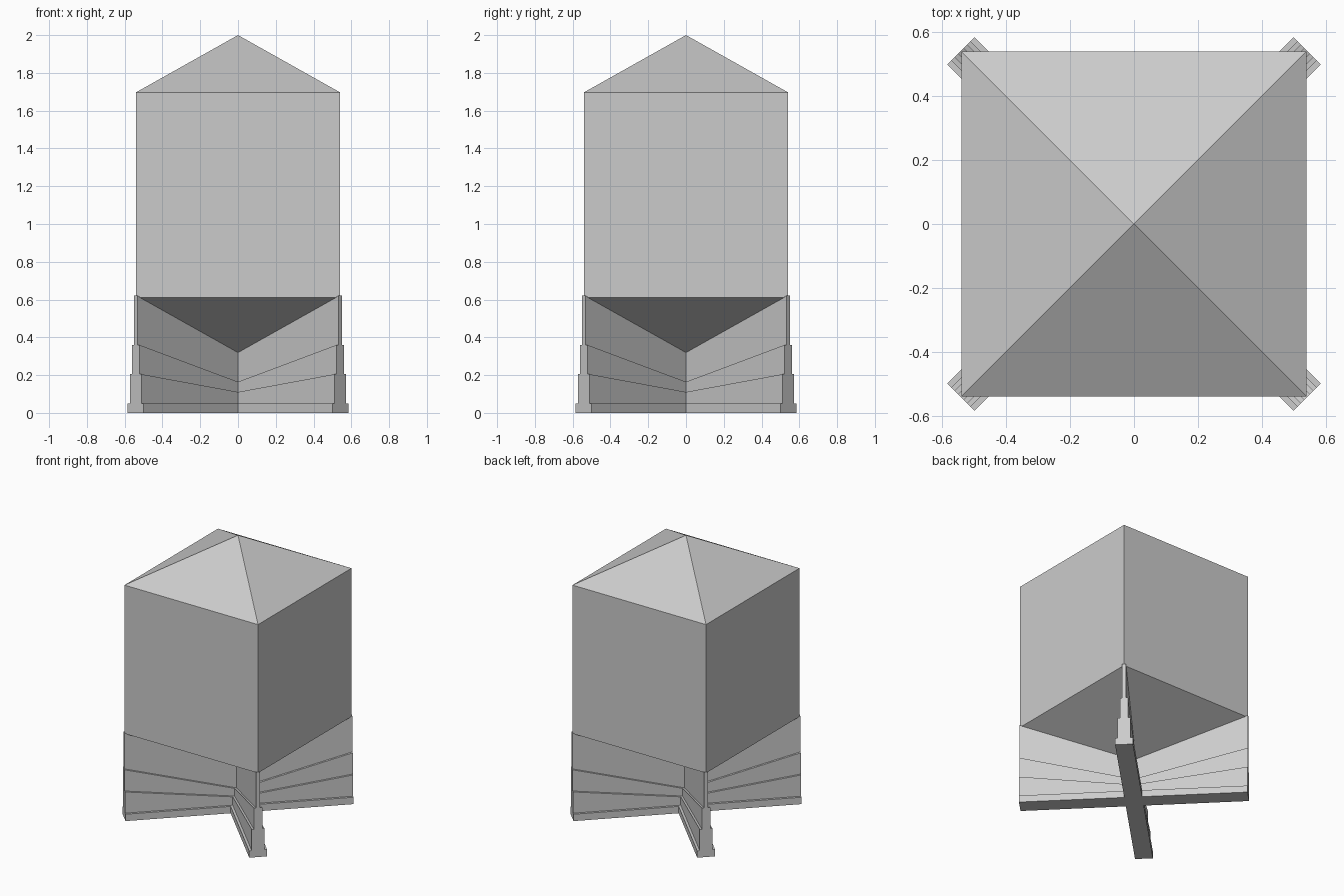
import bpy, bmesh
from math import pi
from mathutils import Matrix

cube = bpy.data.objects.get("Cube")
if cube:
    bpy.data.objects.remove(cube, do_unlink=True)

grey = bpy.data.materials.new("plain grey")
grey.use_nodes = True
colour = (0.6, 0.6, 0.6, 1)
grey.diffuse_color = colour
grey.node_tree.nodes["Principled BSDF"].inputs["Base Color"].default_value = colour


def finish(name, bm):
    bmesh.ops.remove_doubles(bm, verts=bm.verts, dist=1e-5)
    bmesh.ops.recalc_face_normals(bm, faces=bm.faces)
    mesh = bpy.data.meshes.new(name)
    bm.to_mesh(mesh)
    bm.free()
    mesh.materials.append(grey)
    obj = bpy.data.objects.new(name, mesh)
    bpy.context.collection.objects.link(obj)


# Square bin body with a pyramid roof and a hopper-shaped underside
HALF, LOW, HIGH, RISE = 0.54, 0.612, 1.697, 0.303
bm = bmesh.new()
corners = [(-HALF, -HALF), (HALF, -HALF), (HALF, HALF), (-HALF, HALF)]
lower = [bm.verts.new((x, y, LOW)) for x, y in corners]
upper = [bm.verts.new((x, y, HIGH)) for x, y in corners]
tip = bm.verts.new((0, 0, LOW - RISE))
peak = bm.verts.new((0, 0, HIGH + RISE))
for i in range(4):
    j = (i + 1) % 4
    bm.faces.new((lower[i], lower[j], upper[j], upper[i]))
    bm.faces.new((upper[i], upper[j], peak))
    bm.faces.new((lower[j], lower[i], tip))
finish("bin_body", bm)

# Stepped diagonal cross walls: half width, top height at centre and at end
REACH = 0.767
tiers = [
    ("footing", 0.060, 0.05, 0.05),
    ("lower_wall", 0.043, 0.105, 0.205),
    ("middle_wall", 0.028, 0.157, 0.36),
    ("upper_wall", 0.013, 0.314, 0.621),
]
below = (0, 0)
for name, w, centre, end in tiers:
    bm = bmesh.new()
    outline = [(0, 0), (w, -w), (REACH, -w), (REACH, w), (w, w)]

    def ring(heights, turn):
        a, b = heights
        return [bm.verts.new(turn @ Matrix.Translation((x, y, a + (b - a) * x / REACH)).translation)
                for x, y in outline]

    for quarter in range(4):
        turn = Matrix.Rotation(pi / 4 + quarter * pi / 2, 3, "Z")
        bottom = ring(below, turn)
        top = ring((centre, end), turn)
        bm.faces.new(top)
        bm.faces.new(bottom[::-1])
        # Sides and end only, so the four arms join openly at the middle
        for i in range(1, 4):
            bm.faces.new((bottom[i], bottom[i + 1], top[i + 1], top[i]))
    finish("cross_" + name, bm)
    below = (centre, end)
